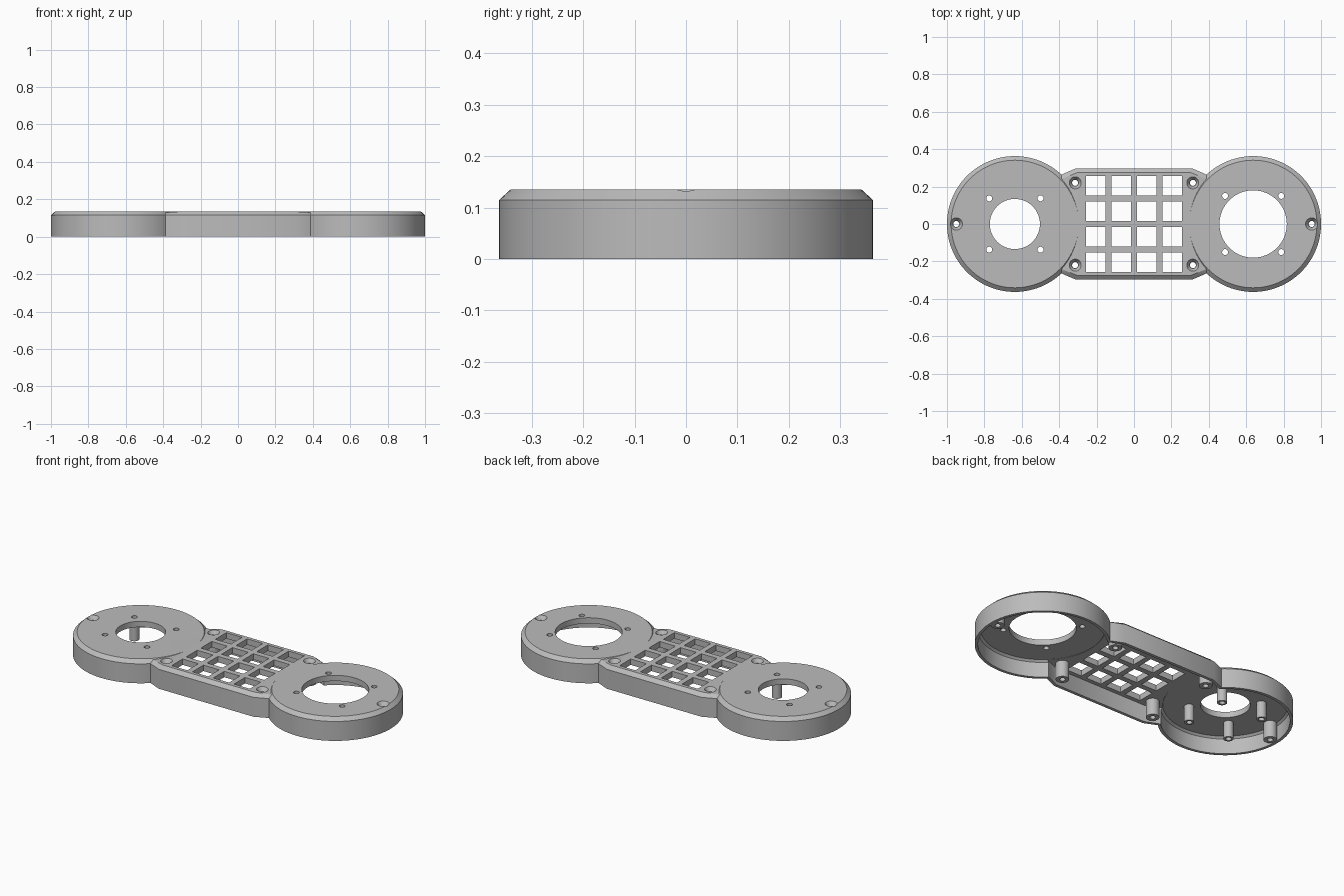
import bpy
import bmesh
from math import cos, sin, pi, radians

if "Cube" in bpy.data.objects:
    bpy.data.objects.remove(bpy.data.objects["Cube"])

grey = bpy.data.materials.new("matte grey")
grey.use_nodes = True
COLOUR = (0.5, 0.5, 0.5, 1)
grey.diffuse_color = COLOUR
grey.node_tree.nodes["Principled BSDF"].inputs["Base Color"].default_value = COLOUR

HEIGHT, SHOULDER, CEILING = 0.135, 0.115, 0.1
DISC_X, DISC_R = 0.637, 0.363
SIDES = (-1, 1)


def ring(x, y, z, r, n=24):
    return [(x + r * cos(2 * pi * i / n), y + r * sin(2 * pi * i / n), z) for i in range(n)]


def rod(x, y, r, z0, z1, n=24):
    return ring(x, y, z0, r, n) + ring(x, y, z1, r, n)


def mirrored(x, y, z):
    return [(sx * x, sy * y, z) for sx in SIDES for sy in SIDES]


def solids(name, shapes):
    """One object made of the convex hull of each point set."""
    bm = bmesh.new()
    for points in shapes:
        part = bmesh.new()
        verts = [part.verts.new(p) for p in points]
        bmesh.ops.convex_hull(part, input=verts)
        bmesh.ops.dissolve_limit(part, angle_limit=radians(0.5), verts=part.verts, edges=part.edges)
        bmesh.ops.recalc_face_normals(part, faces=part.faces)
        temp = bpy.data.meshes.new("temp")
        part.to_mesh(temp)
        part.free()
        bm.from_mesh(temp)
        bpy.data.meshes.remove(temp)
    mesh = bpy.data.meshes.new(name)
    bm.to_mesh(mesh)
    bm.free()
    mesh.materials.append(grey)
    obj = bpy.data.objects.new(name, mesh)
    bpy.context.collection.objects.link(obj)
    return obj


def combine(target, operation, shapes):
    """Join or cut the target with separate convex shapes."""
    tool = solids("tool", shapes)
    tool.hide_render = True
    mod = target.modifiers.new("combine", "BOOLEAN")
    mod.operation = operation
    mod.solver = "EXACT"
    mod.object = tool
    bpy.context.view_layer.objects.active = target
    bpy.ops.object.modifier_apply(modifier=mod.name)
    bpy.data.objects.remove(tool)


def disc(sx, r, base, shoulder, top, chamfer):
    x = sx * DISC_X
    return rod(x, 0, r, base, shoulder, 96) + ring(x, 0, top, r - chamfer, 96)


# Outer body: tapered bridge with gently dropping ends, and two chamfered discs
bridge = []
for z in (0, SHOULDER):
    bridge += mirrored(0.31, 0.298, z) + mirrored(0.42, 0.25, z)
bridge += mirrored(0.3, 0.276, HEIGHT) + mirrored(0.42, 0.228, 0.127)
case = solids("keypad_case", [bridge])
combine(case, "UNION", [disc(s, DISC_R, 0, SHOULDER, HEIGHT, 0.022) for s in SIDES])

# Hollow underside
hollow = []
for z in (-0.05, CEILING):
    hollow += mirrored(0.306, 0.28, z) + mirrored(0.43, 0.227, z)
combine(case, "DIFFERENCE", [hollow])
combine(case, "DIFFERENCE", [disc(s, DISC_R - 0.017, -0.04, 0.09, CEILING + 0.001, 0.012) for s in SIDES])

# Screw bosses under the corners and ends, slim posts under the right disc
screws = [(sx * 0.315, sy * 0.22) for sx in SIDES for sy in SIDES] + [(s * 0.95, 0) for s in SIDES]
posts = [(-DISC_X + sx * 0.137, sy * 0.137) for sx in SIDES for sy in SIDES]
sockets = [(DISC_X + sx * 0.15, sy * 0.15) for sx in SIDES for sy in SIDES]
combine(case, "UNION", [rod(x, y, 0.036, 0.002, 0.112) for x, y in screws]
        + [rod(x, y, 0.027, 0.003, 0.112) for x, y in posts])

# Screw holes, large round openings and square key openings
holes = [rod(x, y, 0.016, -0.1, 0.2, 16) for x, y in screws + posts + sockets]
holes += [rod(-DISC_X, 0, 0.134, -0.1, 0.2, 64), rod(DISC_X, 0, 0.18, -0.1, 0.2, 64)]
key_rows = [-0.204, -0.068, 0.068, 0.204]
half = 0.0515
for x in key_rows:
    for y in key_rows:
        holes.append([(x + sx * half, y + sy * half, z)
                      for sx in SIDES for sy in SIDES for z in (-0.1, 0.2)])
combine(case, "DIFFERENCE", holes)

# Countersinks around the six screws
combine(case, "DIFFERENCE", [ring(x, y, 0.112, 0.018) + ring(x, y, HEIGHT, 0.033)
                             + ring(x, y, 0.15, 0.033) for x, y in screws])

# Smooth the round walls, keep hard edges
bpy.ops.object.select_all(action="DESELECT")
case.select_set(True)
bpy.context.view_layer.objects.active = case
bpy.ops.object.shade_smooth_by_angle(angle=radians(25))
